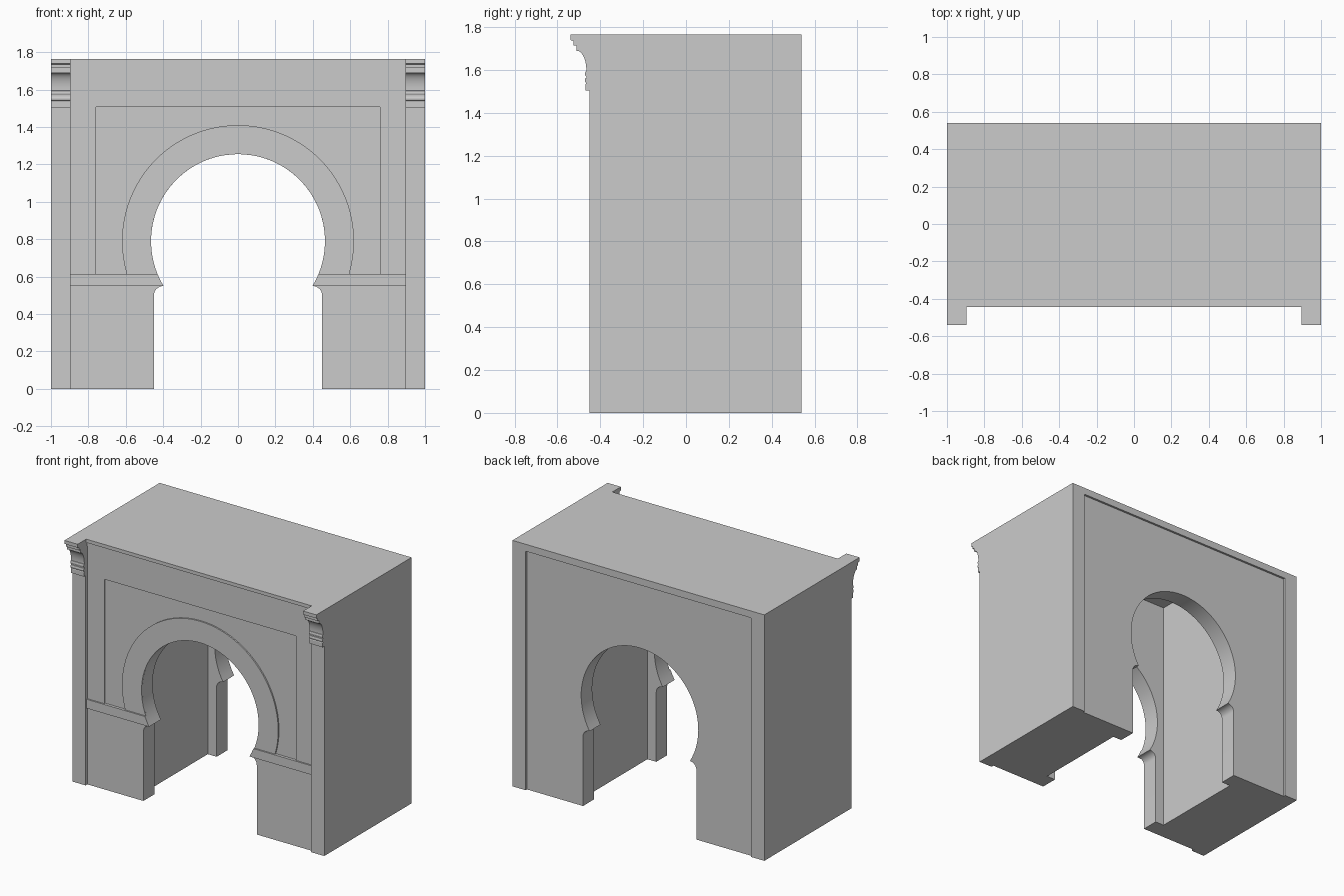
import bpy, bmesh
from math import sin, cos, asin, pi

if "Cube" in bpy.data.objects:
    bpy.data.objects.remove(bpy.data.objects["Cube"])

stone = bpy.data.materials.new("grey_stone")
stone.use_nodes = True
GREY = (0.6, 0.6, 0.6, 1)
stone.diffuse_color = GREY
stone.node_tree.nodes["Principled BSDF"].inputs["Base Color"].default_value = GREY

# Main dimensions
TOP, EAVE = 1.765, 1.715            # roof top and underside
SIDE, BAY, HALL = 1.0, 0.895, 0.52  # outer side, bay edge, hall side
JAMB, SPRING, IMPOST = 0.45, 0.55, 0.615
ARCH_Z, ARCH_R, BAND_R = 0.79, 0.465, 0.62
FRONT, PANEL, BACK = -0.43, -0.42, 0.525
INNER_FRONT, INNER_BACK = -0.305, 0.40


def prism(name, outline, start, end, axis="y"):
    """Extrude an outline: (x, z) along y, or (y, z) along x."""
    def place(a, b, t):
        return (a, t, b) if axis == "y" else (t, a, b)
    bm = bmesh.new()
    face = bm.faces.new([bm.verts.new(place(a, b, start)) for a, b in outline])
    moved = bmesh.ops.extrude_face_region(bm, geom=[face])["geom"]
    shift = place(0, 0, end - start)
    bmesh.ops.translate(bm, vec=shift, verts=[v for v in moved if isinstance(v, bmesh.types.BMVert)])
    bmesh.ops.recalc_face_normals(bm, faces=bm.faces)
    mesh = bpy.data.meshes.new(name)
    bm.to_mesh(mesh)
    bm.free()
    mesh.materials.append(stone)
    obj = bpy.data.objects.new(name, mesh)
    bpy.context.collection.objects.link(obj)
    bpy.ops.object.select_all(action="DESELECT")
    obj.select_set(True)
    bpy.context.view_layer.objects.active = obj
    bpy.ops.object.shade_smooth_by_angle(angle=pi / 6)
    return obj


def rect(x0, x1, z0, z1):
    return [(x0, z0), (x1, z0), (x1, z1), (x0, z1)]


def mirrored(points, s):
    return [(s * x, z) for x, z in points]


def arc(cx, cz, rx, rz, a0, a1, n):
    steps = [a0 + (a1 - a0) * i / n for i in range(n + 1)]
    return [(cx + rx * cos(a), cz + rz * sin(a)) for a in steps]


def horseshoe(radius, base, n=56):
    """Arc from the +x foot over the crown to the -x foot."""
    dip = asin((ARCH_Z - base) / radius)
    return arc(0, ARCH_Z, radius, radius, -dip, pi + dip, n)


def frame(outer, inner, base, inner_top, outer_top):
    """Upside-down U."""
    half = [(inner, inner_top), (inner, base), (outer, base), (outer, outer_top)]
    return half + mirrored(half[::-1], -1)


# Cove under the springing, from jamb up to the tip
tip = horseshoe(ARCH_R, SPRING)[0][0]
cove = arc(tip, 0.50, JAMB - tip, SPRING - 0.50, 0, pi / 2, 8)

# Pierced front and back walls
opening = [(JAMB, 0)] + cove[:-1] + horseshoe(ARCH_R, SPRING) + mirrored(cove[-2::-1], -1) + [(-JAMB, 0)]
wall = [(-BAY, 0), (-BAY, EAVE), (BAY, EAVE), (BAY, 0)] + opening
prism("front_wall", wall, PANEL, INNER_FRONT)
prism("back_wall", wall, INNER_BACK, BACK)

# Frame around the sunken panel, and the raised arch band
prism("panel_frame", frame(BAY, 0.76, IMPOST, 1.508, EAVE), FRONT, PANEL)
band = horseshoe(BAND_R, IMPOST) + horseshoe(ARCH_R, IMPOST)[::-1]
prism("arch_band", band, FRONT, PANEL)

# Roof slab and stepped front cornice
prism("roof", rect(-BAY, BAY, EAVE, TOP), FRONT, 0.54)
prism("cornice_lower", rect(-BAY, BAY, EAVE, 1.74), -0.435, FRONT)
prism("cornice_upper", rect(-BAY, BAY, 1.74, TOP), -0.443, FRONT)

# Corbel profile in (y, z): stepped top, cavetto, two beads, plain foot
corbel = [(-0.45, TOP), (-0.54, TOP), (-0.54, 1.74), (-0.525, 1.735), (-0.525, EAVE),
          (-0.51, EAVE), (-0.51, 1.69)]
corbel += arc(-0.51, 1.60, 0.045, 0.09, pi / 2, 0, 10)[1:]
for bead in (1.582, 1.552):
    corbel += arc(-0.465, bead, 0.007, 0.012, pi / 2, 1.5 * pi, 6)
corbel += [(-0.468, 1.535), (-0.468, 1.505), (-0.45, 1.505)]

for s, side in ((1, "left"), (-1, "right")):
    # Solid side, pilaster strip and corbel
    prism(side + "_side_wall", mirrored(rect(HALL, BAY, 0, EAVE), s), INNER_FRONT, INNER_BACK)
    prism(side + "_pilaster", mirrored(rect(BAY, SIDE, 0, TOP), s), -0.45, 0.54)
    prism(side + "_corbel", corbel, s * BAY, s * SIDE, axis="x")
    # Pier facing and projecting impost
    pier = [(JAMB, 0)] + cove + [(BAY, SPRING), (BAY, 0)]
    prism(side + "_pier", mirrored(pier, s), FRONT, PANEL)
    foot = [p for p in horseshoe(ARCH_R, SPRING) if p[0] > 0 and p[1] < IMPOST]
    impost = foot + [horseshoe(ARCH_R, IMPOST)[0], (BAY, IMPOST), (BAY, SPRING)]
    prism(side + "_impost", mirrored(impost, s), -0.44, PANEL)
